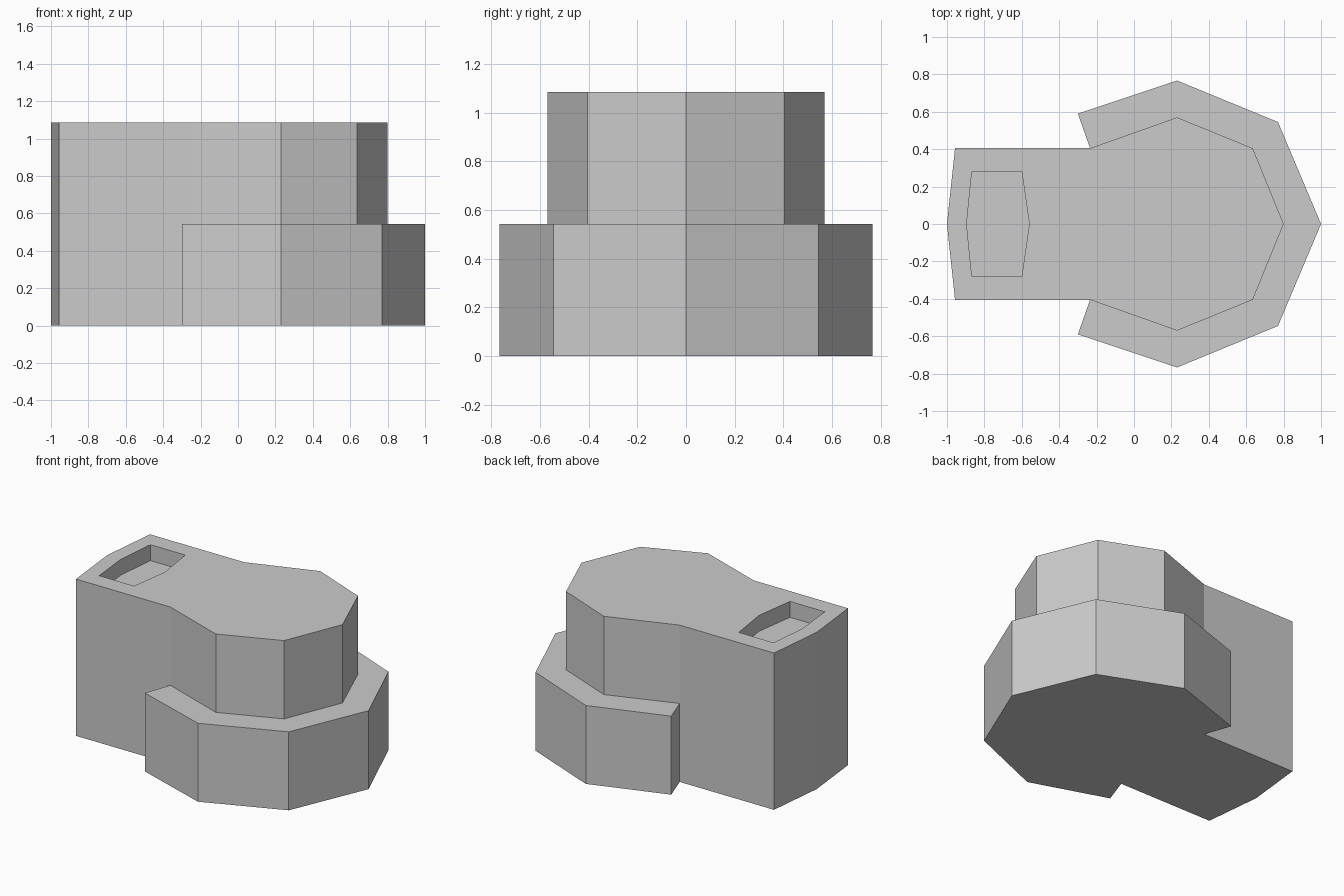
import bpy
import bmesh

cube = bpy.data.objects.get("Cube")
if cube:
    bpy.data.objects.remove(cube, do_unlink=True)

# Single plain grey finish
grey = bpy.data.materials.new("plain_grey")
grey.use_nodes = True
colour = (0.6, 0.6, 0.6, 1)
grey.diffuse_color = colour
grey.node_tree.nodes["Principled BSDF"].inputs["Base Color"].default_value = colour


def mirrored(half):
    """Close a half outline (y >= 0) by reflecting it across the x axis."""
    return half + [(x, -y) for x, y in reversed(half) if y > 0]


def prism(name, outline, bottom, top):
    """Extrude a flat outline between two heights."""
    bm = bmesh.new()
    face = bm.faces.new([bm.verts.new((x, y, bottom)) for x, y in outline])
    ext = bmesh.ops.extrude_face_region(bm, geom=[face], use_keep_orig=True)
    moved = [v for v in ext["geom"] if isinstance(v, bmesh.types.BMVert)]
    bmesh.ops.translate(bm, verts=moved, vec=(0, 0, top - bottom))
    bmesh.ops.recalc_face_normals(bm, faces=bm.faces)
    mesh = bpy.data.meshes.new(name)
    bm.to_mesh(mesh)
    bm.free()
    mesh.materials.append(grey)
    obj = bpy.data.objects.new(name, mesh)
    bpy.context.collection.objects.link(obj)
    return obj


HEIGHT, STEP, POCKET_DEPTH = 1.085, 0.543, 0.11

# Tall body: narrow neck running into a faceted round end
neck = [(-1, 0), (-0.957, 0.405)]
round_end = [(-0.235, 0.405), (0.23, 0.57), (0.635, 0.405), (0.8, 0)]
body = prism("main_body", mirrored([neck[0]] + neck[1:] + round_end), 0, HEIGHT)

# Shallow pocket sunk into the top of the neck
pocket = [(-0.895, 0), (-0.867, 0.28), (-0.6, 0.28), (-0.56, 0)]
cutter = prism("pocket_cutter", mirrored(pocket), HEIGHT - POCKET_DEPTH, HEIGHT + 0.1)
cutter.hide_render = True
cut = body.modifiers.new("pocket", "BOOLEAN")
cut.operation = "DIFFERENCE"
cut.solver = "EXACT"
cut.object = cutter
bpy.context.view_layer.update()
result = body.evaluated_get(bpy.context.evaluated_depsgraph_get())
cut_mesh = bpy.data.meshes.new_from_object(result)
body.modifiers.clear()
body.data = cut_mesh
bpy.data.objects.remove(cutter, do_unlink=True)

# Half-height collar wrapped around the round end, open at the neck
rim = [(-0.3, 0.59), (0.23, 0.767), (0.77, 0.545), (1, 0)]
outer = rim + [(x, -y) for x, y in reversed(rim[:-1])]
inner = round_end + [(x, -y) for x, y in reversed(round_end[:-1])]
collar = prism("collar", outer + inner[::-1], 0, STEP)

# Drop the collar's hidden walls that lie against the body
bm = bmesh.new()
bm.from_mesh(collar.data)
near = {(round(x, 3), round(y, 3)) for x, y in inner}
hidden = [f for f in bm.faces
          if all((round(v.co.x, 3), round(v.co.y, 3)) in near for v in f.verts)]
bmesh.ops.delete(bm, geom=hidden, context="FACES")
bm.to_mesh(collar.data)
bm.free()
